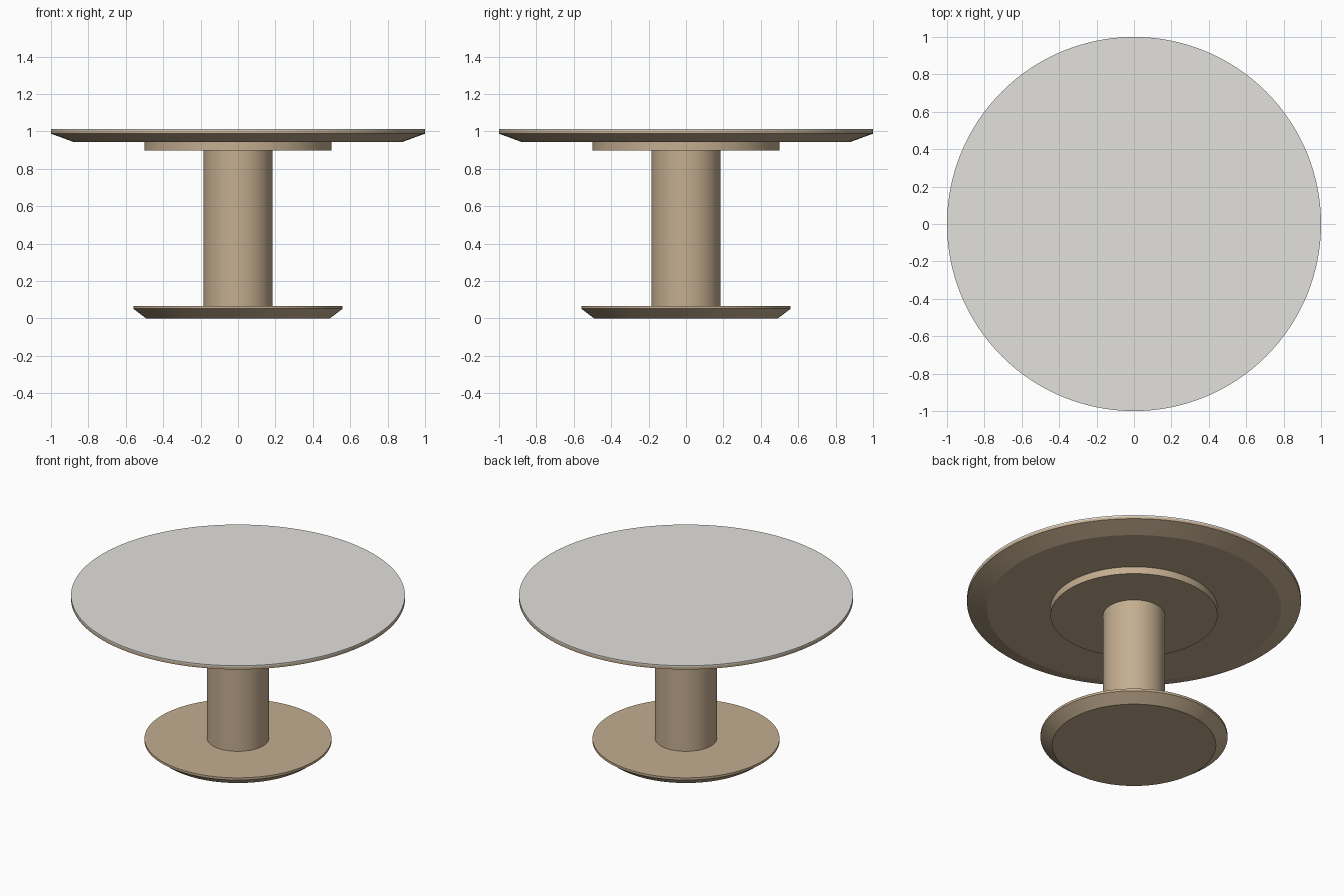
import bpy, math

if "Cube" in bpy.data.objects:
    bpy.data.objects.remove(bpy.data.objects["Cube"])

def material(name, srgb):
    m = bpy.data.materials.new(name)
    lin = [((c / 255 + 0.055) / 1.055) ** 2.4 for c in srgb]
    m.diffuse_color = (*lin, 1)
    m.use_nodes = True
    m.node_tree.nodes["Principled BSDF"].inputs["Base Color"].default_value = m.diffuse_color
    return m

wood = material("warm_wood", (196, 174, 144))
stone = material("pale_grey_top", (226, 225, 221))
SIDES = 128

def lathe(name, profile, mat):
    """Closed solid of revolution from (radius, height) points, bottom to top."""
    verts, faces = [], []
    for r, z in profile:
        for i in range(SIDES):
            a = 2 * math.pi * i / SIDES
            verts.append((r * math.cos(a), r * math.sin(a), z))
    for k in range(len(profile) - 1):
        for i in range(SIDES):
            j = (i + 1) % SIDES
            a, b = k * SIDES, (k + 1) * SIDES
            faces.append((a + i, a + j, b + j, b + i))
    faces.append(tuple(reversed(range(SIDES))))
    last = (len(profile) - 1) * SIDES
    faces.append(tuple(range(last, last + SIDES)))
    me = bpy.data.meshes.new(name)
    me.from_pydata(verts, [], faces)
    me.materials.append(mat)
    ob = bpy.data.objects.new(name, me)
    bpy.context.collection.objects.link(ob)
    bpy.ops.object.select_all(action='DESELECT')
    ob.select_set(True)
    bpy.context.view_layer.objects.active = ob
    bpy.ops.object.shade_smooth_by_angle(angle=math.radians(15))
    return ob

# Foot with bevelled underside
lathe("base", [(0.49, 0), (0.56, 0.052), (0.56, 0.067)], wood)
# Central post
lathe("column", [(0.185, 0.067), (0.185, 0.897)], wood)
# Disc under the table top
lathe("support_plate", [(0.5, 0.897), (0.5, 0.944)], wood)
# Table top with wide chamfer below
lathe("table_top", [(0.88, 0.944), (1.0, 0.988), (1.0, 1.004)], wood)
# Thin pale surface
lathe("top_surface", [(1.0, 1.004), (1.0, 1.013)], stone)
